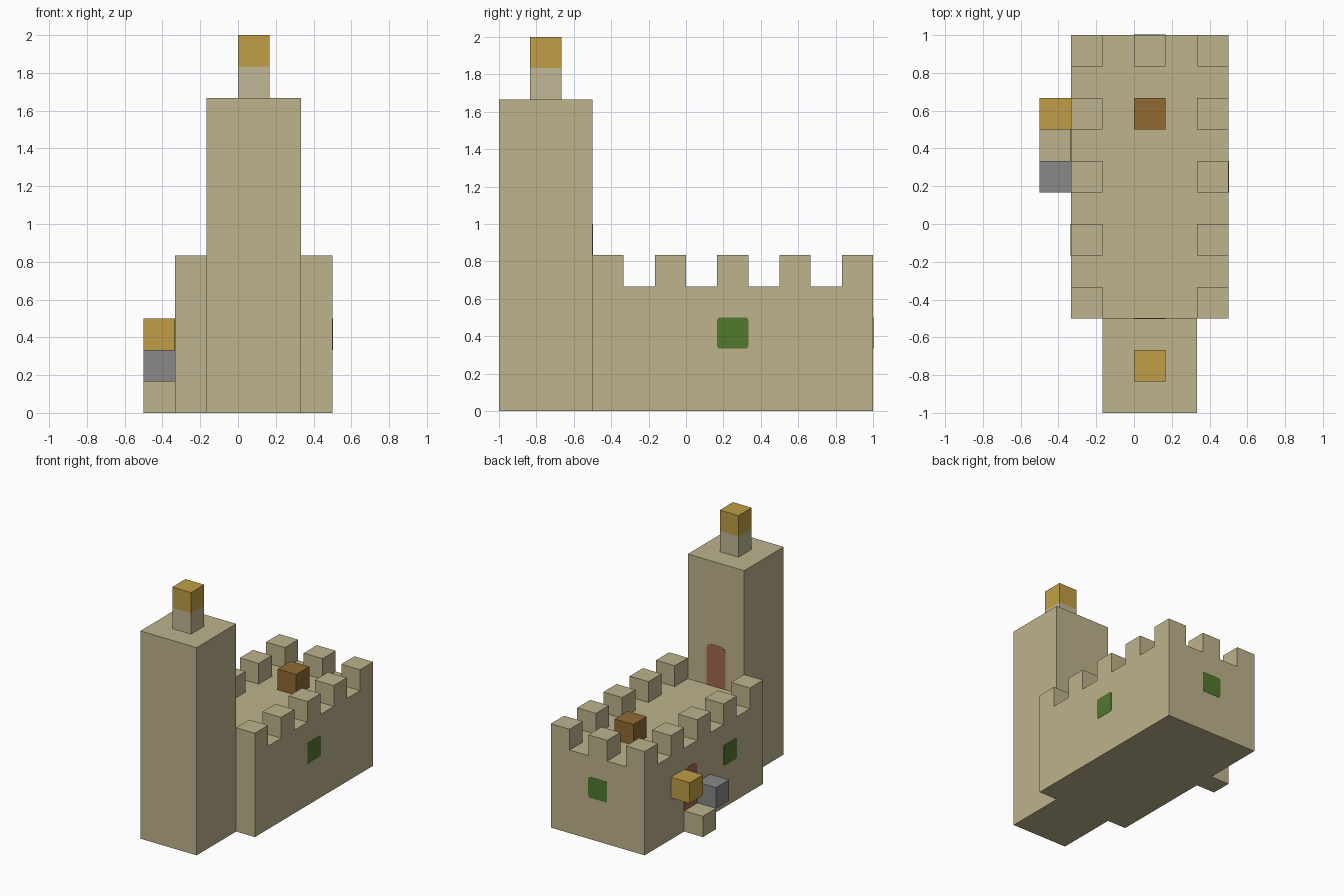
import bpy
import bmesh
from math import sin, cos, pi
from mathutils import Matrix

cube = bpy.data.objects.get("Cube")
if cube:
    bpy.data.objects.remove(cube, do_unlink=True)

U = 1 / 6  # one block


def material(name, r, g, b):
    rgb = [((c / 255 + 0.055) / 1.055) ** 2.4 for c in (r, g, b)] + [1]
    m = bpy.data.materials.new(name)
    m.use_nodes = True
    m.diffuse_color = rgb
    m.node_tree.nodes["Principled BSDF"].inputs["Base Color"].default_value = rgb
    return m


SAND = material("sandstone", 190, 179, 140)
POST = material("pale sandstone", 194, 184, 150)
GOLD = material("gold", 193, 158, 70)
STONE = material("grey stone", 136, 136, 138)
WOOD = material("brown wood", 146, 107, 52)
GREEN = material("green", 82, 121, 46)
DOOR = material("red brown", 160, 106, 84)


def finish(name, bm, mats):
    bmesh.ops.recalc_face_normals(bm, faces=bm.faces)
    mesh = bpy.data.meshes.new(name)
    bm.to_mesh(mesh)
    bm.free()
    for m in mats:
        mesh.materials.append(m)
    ob = bpy.data.objects.new(name, mesh)
    bpy.context.collection.objects.link(ob)
    return ob


def block(name, mat, low, size=(1, 1, 1)):
    """Box given by its low corner and size, in blocks."""
    bm = bmesh.new()
    mid = [(a + s / 2) * U for a, s in zip(low, size)]
    scale = Matrix.Diagonal([s * U for s in size] + [1])
    bmesh.ops.create_cube(bm, size=1, matrix=Matrix.Translation(mid) @ scale)
    return finish(name, bm, [mat])


def panel(name, mat, spot, turn, height, r_low, r_top):
    """Thin rounded plate on a wall; spot is its bottom centre in blocks."""
    bm = bmesh.new()
    w, h = U / 2, height * U
    corners = [(w, 0, r_low, -pi / 2), (w, h, r_top, 0),
               (-w, h, r_top, pi / 2), (-w, 0, r_low, pi)]
    verts = []
    for x, z, r, start in corners:
        cx = x - r if x > 0 else x + r
        cz = z - r if z > 0 else z + r
        for i in range(4 if r else 1):
            a = start + i * pi / 6
            verts.append(bm.verts.new((cx + r * cos(a), 0.001, cz + r * sin(a))))
    face = bm.faces.new(verts)
    new = bmesh.ops.extrude_face_region(bm, geom=[face])["geom"]
    moved = [v for v in new if isinstance(v, bmesh.types.BMVert)]
    bmesh.ops.translate(bm, verts=moved, vec=(0, -0.003, 0))
    place = Matrix.Translation([c * U for c in spot]) @ Matrix.Rotation(turn, 4, "Z")
    bmesh.ops.transform(bm, matrix=place, verts=bm.verts)
    return finish(name, bm, [mat])


# Keep and tower
block("keep", SAND, (-2, -3, 0), (5, 9, 4))
block("tower", SAND, (-1, -6, 0), (3, 3, 10))

# Battlements along both sides and the back
for side, x in (("right", -2), ("left", 2)):
    for i in range(5):
        block(f"{side}_merlon_{i + 1}", SAND, (x, -3 + 2 * i, 4))
block("back_merlon", SAND, (0, 5, 4))

# Tower beacon: post below, flame on top
block("beacon_post", POST, (0, -5, 10))
block("beacon_flame", GOLD, (0, -5, 11))

# Chest on the roof, and the blocks around the side entrance
block("roof_chest", WOOD, (0, 3, 4))
block("door_step", SAND, (-3, 2, 0))
block("door_lamp", GOLD, (-3, 3, 2))
block("door_stone", STONE, (-3, 1, 1))

# Windows
for name, spot, turn in (("left_window", (3, 1.5, 2), pi / 2),
                         ("right_window", (-2, -0.5, 2), -pi / 2),
                         ("back_window", (0.5, 6, 2), pi)):
    panel(name, GREEN, spot, turn, 1, 0.015, 0.015)

# Doors
panel("side_door", DOOR, (-2, 2.5, 1), -pi / 2, 2, 0, 0.04)
panel("tower_door", DOOR, (0.5, -3, 4), pi, 2, 0, 0.04)
